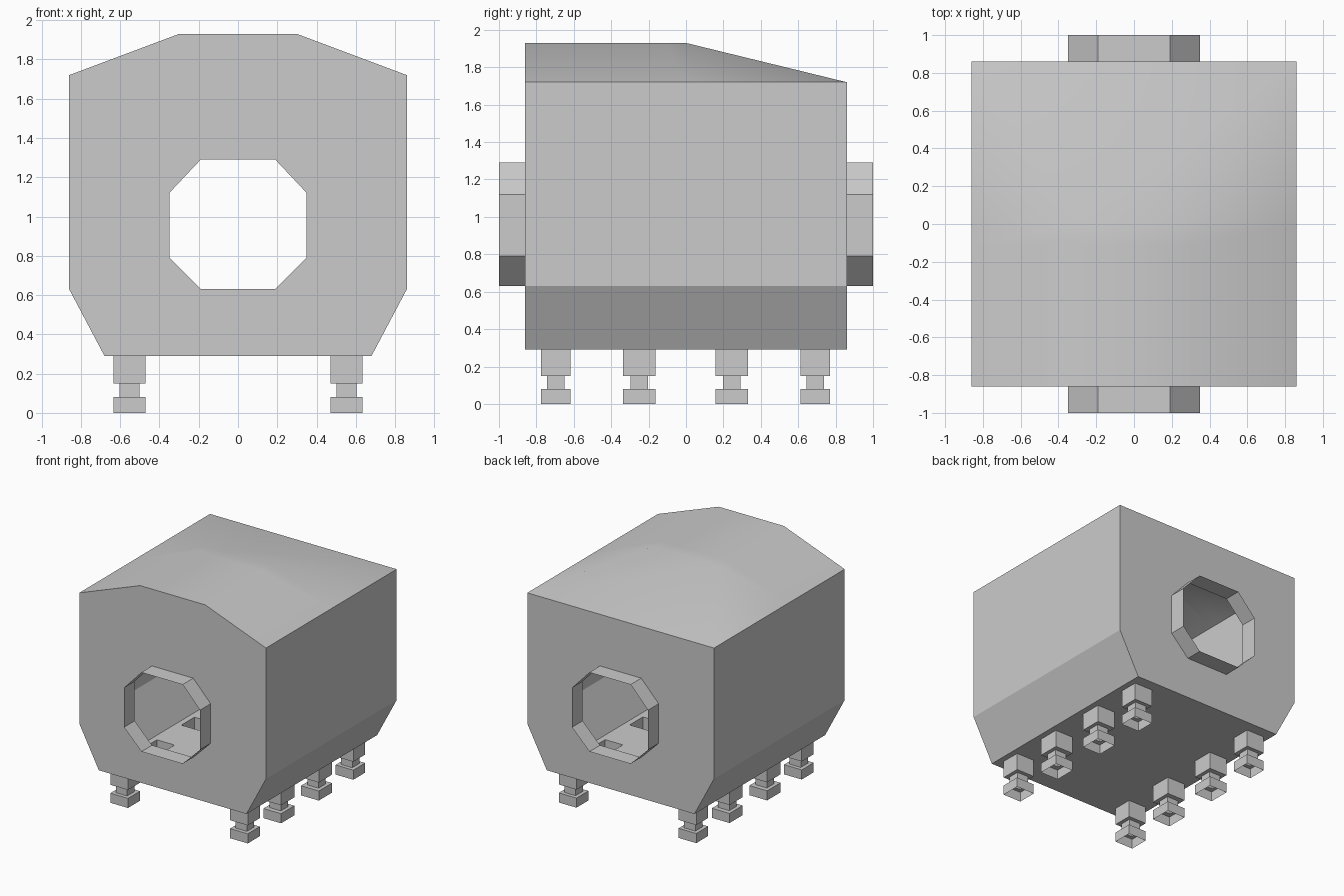
import bpy, bmesh

if "Cube" in bpy.data.objects:
    bpy.data.objects.remove(bpy.data.objects["Cube"])

OCT = [(-.19, 1.29), (.19, 1.29), (.35, 1.12), (.35, .79),
       (.19, .63), (-.19, .63), (-.35, .79), (-.35, 1.12)]
STATIONS = [-.86, -.11, 0, .86]
LEG_X = .552
LEG_ROWS = [(-.697, .158), (-.25, .175), (.245, .173), (.691, .157)]  # y, depth


def rect(x, y, w, d, z):
    return [(x + sx * w / 2, y + sy * d / 2, z)
            for sx, sy in ((-1, -1), (1, -1), (1, 1), (-1, 1))]


def section(y):
    # body outline; the roof flattens to the eaves at the back
    h, t = (.86, 1.72) if y > .5 else (.30, 1.93)
    half = [(.68, .29), (.86, .63), (.86, 1.72), (h, t)]
    return [(-x, y, z) for x, z in half] + [(x, y, z) for x, z in reversed(half)]


def loft(bm, rings, closed=True):
    rows = [[bm.verts.new(p) for p in r] for r in rings]
    n = len(rows[0])
    for a, b in zip(rows, rows[1:]):
        for i in range(n if closed else n - 1):
            j = (i + 1) % n
            bm.faces.new((a[i], a[j], b[j], b[i]))


def fill(bm, loops, normal):
    # flat sheet bounded by the first loop, with the other loops as holes
    edges = []
    for loop in loops:
        vs = [bm.verts.new(p) for p in loop]
        edges += [bm.edges.new((vs[i - 1], vs[i])) for i in range(len(vs))]
    bmesh.ops.triangle_fill(bm, edges=edges, use_beauty=True, use_dissolve=False,
                            normal=normal)


def finish(bm, name, smooth=False):
    bmesh.ops.remove_doubles(bm, verts=bm.verts[:], dist=.0005)
    bmesh.ops.recalc_face_normals(bm, faces=bm.faces[:])
    me = bpy.data.meshes.new(name)
    bm.to_mesh(me)
    bm.free()
    ob = bpy.data.objects.new(name, me)
    bpy.context.collection.objects.link(ob)
    if smooth:
        for o in bpy.context.selected_objects:
            o.select_set(False)
        ob.select_set(True)
        bpy.context.view_layer.objects.active = ob
        bpy.ops.object.shade_smooth_by_angle(angle=.43)
    return ob


# Hollow body: roof and side walls
bm = bmesh.new()
loft(bm, [section(y) for y in STATIONS], closed=False)
# End walls with octagonal openings
for y in (-.86, .86):
    outline = list(dict.fromkeys(section(y)))
    fill(bm, [outline, [(x, y, z) for x, z in OCT]], (0, 1 if y > 0 else -1, 0))
# Floor with a square opening above each leg
floor = [(.68, y, .29) for y in STATIONS] + [(-.68, y, .29) for y in reversed(STATIONS)]
holes = [rect(s * LEG_X, y, .163, d, .29) for s in (-1, 1) for y, d in LEG_ROWS]
fill(bm, [floor] + holes, (0, 0, -1))
finish(bm, "body", smooth=True)

# Thin octagonal collars at both ends
for name, s in (("front_collar", -1), ("back_collar", 1)):
    bm = bmesh.new()
    loft(bm, [[(x, s * y, z) for x, z in OCT] for y in (.86, 1)])
    finish(bm, name)

# Hollow stepped legs, open at the bottom
for side, s in (("left", -1), ("right", 1)):
    for i, (y, d) in enumerate(LEG_ROWS):
        bm = bmesh.new()
        steps = [(.163, d, 0), (.163, d, .08), (.103, .095, .08),
                 (.103, .095, .15), (.163, d, .15), (.163, d, .29)]
        loft(bm, [rect(s * LEG_X, y, w, dd, z) for w, dd, z in steps])
        finish(bm, f"{side}_leg_{i + 1}")
